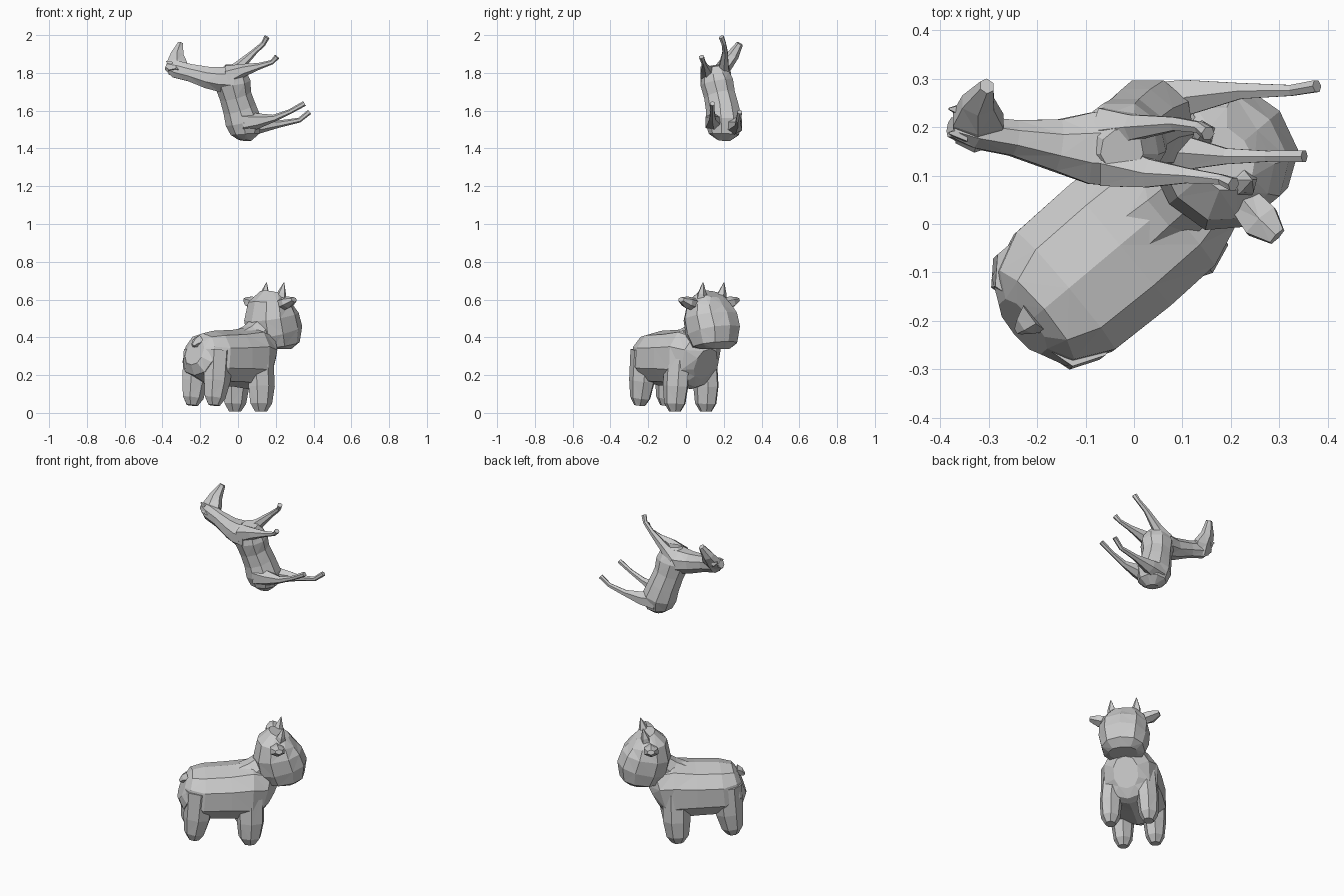
import bpy, bmesh, math
from mathutils import Vector, Matrix

# Local cow frame: x = heading, y = left; heading is 40 degrees from world x
COW = Matrix.Rotation(math.radians(40), 4, 'Z') @ Matrix.Translation((0, -0.015, 0))
WORLD = Matrix.Identity(4)


def loft(name, stations, side, frame=WORLD, sides=8, boxy=1.0):
    """Faceted skin through (x, y, z, half width along side, half depth) stations."""
    bm = bmesh.new()
    pts = [Vector(s[:3]) for s in stations]
    rings = []
    for i, s in enumerate(stations):
        t = (pts[min(i + 1, len(pts) - 1)] - pts[max(i - 1, 0)]).normalized()
        a = Vector(side)
        a = (a - t * a.dot(t)).normalized()
        b = t.cross(a)
        ring = []
        for k in range(sides):
            ang = 2 * math.pi * (k + 0.5) / sides
            c, d = math.cos(ang), math.sin(ang)
            c = math.copysign(abs(c) ** boxy, c) * s[3]
            d = math.copysign(abs(d) ** boxy, d) * s[4]
            ring.append(bm.verts.new(frame @ (pts[i] + a * c + b * d)))
        rings.append(ring)
    for r0, r1 in zip(rings, rings[1:]):
        for k in range(sides):
            j = (k + 1) % sides
            bm.faces.new((r0[k], r0[j], r1[j], r1[k]))
    bm.faces.new(rings[0])
    bm.faces.new(rings[-1])
    bmesh.ops.triangulate(bm, faces=bm.faces[:])
    bmesh.ops.recalc_face_normals(bm, faces=bm.faces[:])
    me = bpy.data.meshes.new(name)
    bm.to_mesh(me)
    bm.free()
    ob = bpy.data.objects.new(name, me)
    bpy.context.collection.objects.link(ob)
    return ob


Y = (0, 1, 0)

# ---- Cow ----
loft("cow_body", [
    (-.312, 0, .32, .07, .07), (-.285, 0, .31, .125, .115), (-.20, 0, .29, .165, .145),
    (-.05, 0, .29, .17, .15), (.07, 0, .29, .165, .165), (.14, 0, .28, .13, .15),
    (.178, 0, .26, .07, .09)], Y, COW, 10, .85)
loft("cow_neck", [(.03, 0, .35, .10, .10), (.10, 0, .39, .09, .09), (.19, 0, .46, .085, .08)], Y, COW)
loft("cow_head", [
    (.255, 0, .338, .08, .07), (.255, 0, .36, .12, .115), (.24, 0, .43, .138, .145),
    (.218, 0, .51, .14, .138), (.212, 0, .58, .12, .108), (.228, 0, .63, .07, .06)],
    (0, 1, 0), COW, 10, .85)
loft("cow_tail", [(-.28, 0, .375, .04, .04), (-.305, 0, .37, .025, .025), (-.325, 0, .355, .01, .01)], Y, COW, 5)

for s, tag in ((1, "left"), (-1, "right")):
    # front and hind legs, tapering to rounded feet
    loft("cow_front_leg_" + tag, [
        (.06, s * .09, .30, .065, .08), (.06, s * .105, .14, .062, .078),
        (.055, s * .107, .05, .054, .064), (.055, s * .107, .008, .03, .035)], Y, COW, 7)
    loft("cow_hind_leg_" + tag, [
        (-.22, s * .085, .33, .07, .085), (-.235, s * .09, .17, .064, .078),
        (-.25, s * .09, .08, .052, .06), (-.255, s * .09, .04, .03, .032)], Y, COW, 7)
    # ears and horns
    loft("cow_ear_" + tag, [
        (.205, s * .08, .57, .035, .035), (.205, s * .15, .585, .045, .032),
        (.21, s * .195, .60, .022, .014)], (1, 0, 0), COW, 6)
    loft("cow_horn_" + tag, [
        (.225, s * .062, .60, .035, .035), (.232, s * .07, .635, .024, .024),
        (.245, s * .072, .69, .002, .002)], Y, COW, 5)

# ---- Horse, pitched up with its legs reaching towards +x ----
loft("horse_body", [
    (.035, .20, 1.443, .035, .035), (.038, .203, 1.475, .082, .078), (.03, .203, 1.54, .10, .098),
    (.008, .195, 1.61, .09, .09), (-.014, .18, 1.68, .085, .086), (-.03, .165, 1.75, .09, .098),
    (-.028, .157, 1.80, .075, .08), (-.025, .152, 1.838, .045, .045)], Y, sides=9)
loft("horse_neck", [
    (-.02, .155, 1.765, .085, .075), (-.09, .157, 1.765, .08, .072), (-.16, .163, 1.775, .058, .062),
    (-.25, .178, 1.80, .04, .05), (-.33, .19, 1.82, .036, .05), (-.378, .20, 1.838, .022, .025)], Y, sides=8)
loft("horse_head", [
    (-.33, .18, 1.80, .045, .04), (-.322, .215, 1.85, .06, .038),
    (-.322, .25, 1.895, .038, .032), (-.304, .285, 1.955, .016, .018)], (1, 0, 0), sides=6)
for y in (.185, .235):
    loft("horse_ear", [(-.35, y, 1.845, .02, .02), (-.382, y + .003, 1.862, .003, .003)], Y, sides=4)

# legs: path points with one radius each
legs = {
    "horse_front_leg_left": [(-.05, .192, 1.78, .055), (.0, .20, 1.83, .03), (.085, .207, 1.91, .016),
                             (.135, .20, 1.955, .013), (.153, .187, 1.99, .015)],
    "horse_front_leg_right": [(-.05, .125, 1.785, .055), (.03, .105, 1.815, .034), (.11, .10, 1.835, .018),
                              (.18, .092, 1.857, .012), (.206, .082, 1.885, .015)],
    "horse_hind_leg_left": [(.03, .24, 1.52, .06), (.11, .262, 1.52, .042), (.22, .275, 1.53, .019),
                            (.325, .276, 1.55, .013), (.378, .285, 1.593, .014)],
    "horse_hind_leg_right": [(.03, .155, 1.54, .06), (.10, .147, 1.545, .042), (.19, .14, 1.56, .019),
                             (.275, .14, 1.595, .013), (.352, .14, 1.638, .014)],
}
for name, path in legs.items():
    loft(name, [(x, y, z, r, r) for x, y, z, r in path], Y, sides=6)
